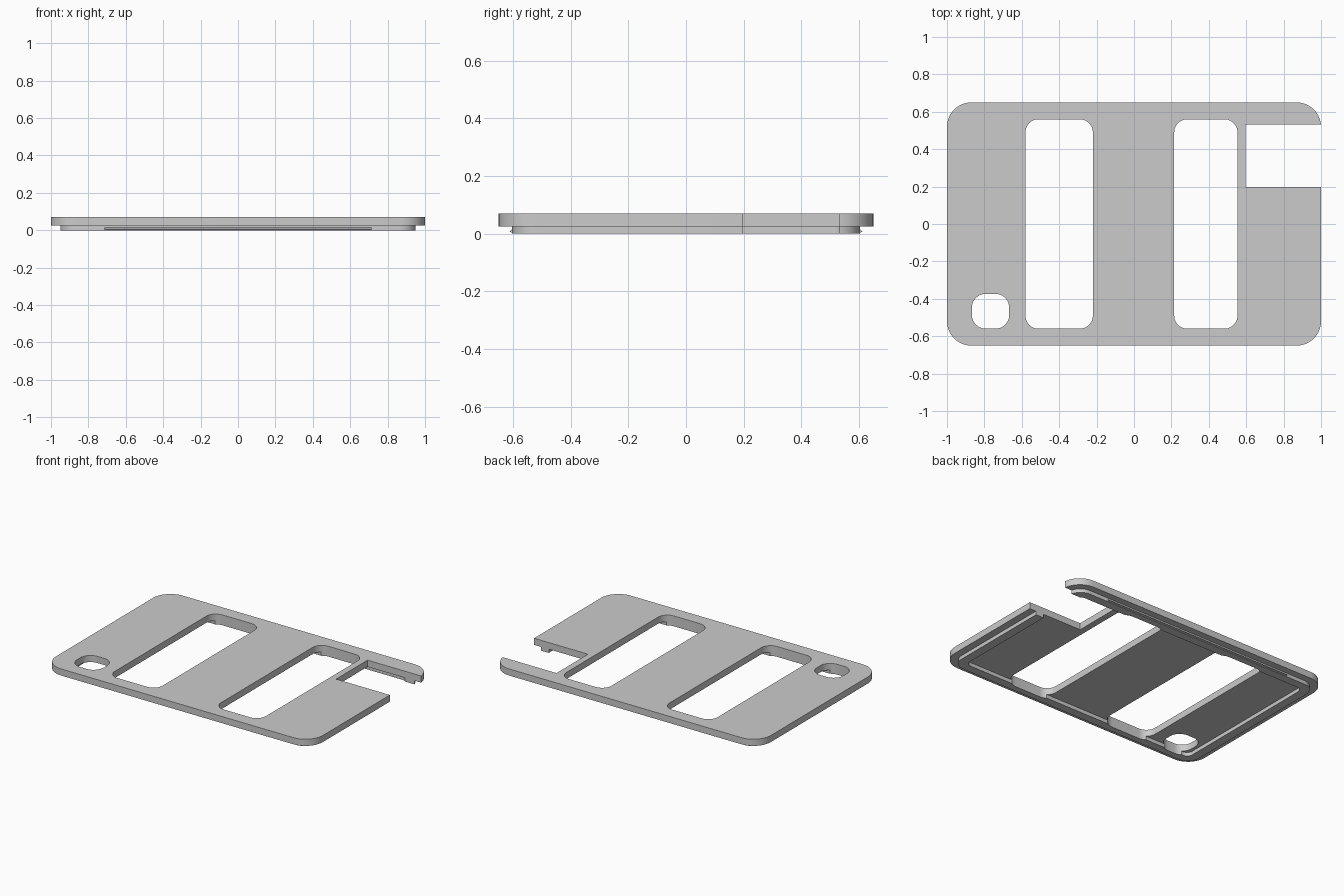
import bpy, bmesh, math

if "Cube" in bpy.data.objects:
    bpy.data.objects.remove(bpy.data.objects["Cube"])

grey = bpy.data.materials.new("light grey")
grey.diffuse_color = (0.6, 0.6, 0.6, 1)
grey.use_nodes = True
grey.node_tree.nodes["Principled BSDF"].inputs["Base Color"].default_value = grey.diffuse_color


def prism(name, outline, place, depth):
    """Extrude a closed outline; place maps (u, v, w) to a 3D point."""
    bm = bmesh.new()
    lo = [bm.verts.new(place(u, v, depth[0])) for u, v in outline]
    hi = [bm.verts.new(place(u, v, depth[1])) for u, v in outline]
    n = len(outline)
    bm.faces.new(lo)
    bm.faces.new(hi)
    for i in range(n):
        bm.faces.new((lo[i], lo[(i + 1) % n], hi[(i + 1) % n], hi[i]))
    bmesh.ops.recalc_face_normals(bm, faces=bm.faces)
    me = bpy.data.meshes.new(name)
    bm.to_mesh(me)
    bm.free()
    me.materials.append(grey)
    ob = bpy.data.objects.new(name, me)
    bpy.context.collection.objects.link(ob)
    return ob


def slab(name, x0, x1, y0, y1, z0, z1, r=0.0, seg=10):
    """Upright block with rounded vertical edges."""
    pts = []
    if r == 0:
        pts = [(x0, y0), (x1, y0), (x1, y1), (x0, y1)]
    else:
        corners = [(x1 - r, y1 - r), (x0 + r, y1 - r), (x0 + r, y0 + r), (x1 - r, y0 + r)]
        for k, (cx, cy) in enumerate(corners):
            for i in range(seg + 1):
                a = math.pi / 2 * (k + i / seg)
                pts.append((cx + r * math.cos(a), cy + r * math.sin(a)))
    return prism(name, pts, lambda u, v, w: (u, v, w), (z0, z1))


def combine(target, tool, operation):
    """Apply a boolean and discard the tool."""
    tool.hide_render = True
    mod = target.modifiers.new("bool", 'BOOLEAN')
    mod.operation = operation
    mod.solver = 'EXACT'
    mod.object = tool
    bpy.ops.object.select_all(action='DESELECT')
    bpy.context.view_layer.objects.active = target
    target.select_set(True)
    bpy.ops.object.modifier_apply(modifier=mod.name)
    bpy.data.objects.remove(tool, do_unlink=True)


# Cover plate with the raised locating lip underneath
cover = slab("cover_plate", -1, 1, -0.65, 0.65, 0.025, 0.07, 0.13)
lip = slab("lip", -0.95, 0.95, -0.603, 0.603, 0, 0.04, 0.09)
combine(lip, slab("lip_inside", -0.89, 0.89, -0.545, 0.545, -0.1, 0.1, 0.04), 'DIFFERENCE')
combine(cover, lip, 'UNION')

# Two long windows, a small rounded hole and the open side notch
openings = [
    ("left_window", -0.58, -0.22, -0.56, 0.56, 0.07),
    ("right_window", 0.215, 0.553, -0.56, 0.56, 0.07),
    ("small_hole", -0.867, -0.667, -0.56, -0.373, 0.075),
    ("side_notch", 0.597, 1.2, 0.197, 0.533, 0.0),
]
for name, x0, x1, y0, y1, r in openings:
    combine(cover, slab(name, x0, x1, y0, y1, -0.1, 0.2, r), 'DIFFERENCE')

# Snap ridges along the front and back of the lip
for side, name in ((-1, "front_snap_ridge"), (1, "back_snap_ridge")):
    prism(name, [(0.598, 0.001), (0.612, 0.007), (0.598, 0.019)],
          lambda u, v, w, s=side: (w, s * u, v), (-0.715, 0.715))

# Smooth the rounded corners, keep hard edges
bpy.ops.object.select_all(action='DESELECT')
cover.select_set(True)
bpy.context.view_layer.objects.active = cover
bpy.ops.object.shade_smooth_by_angle(angle=math.radians(30))
